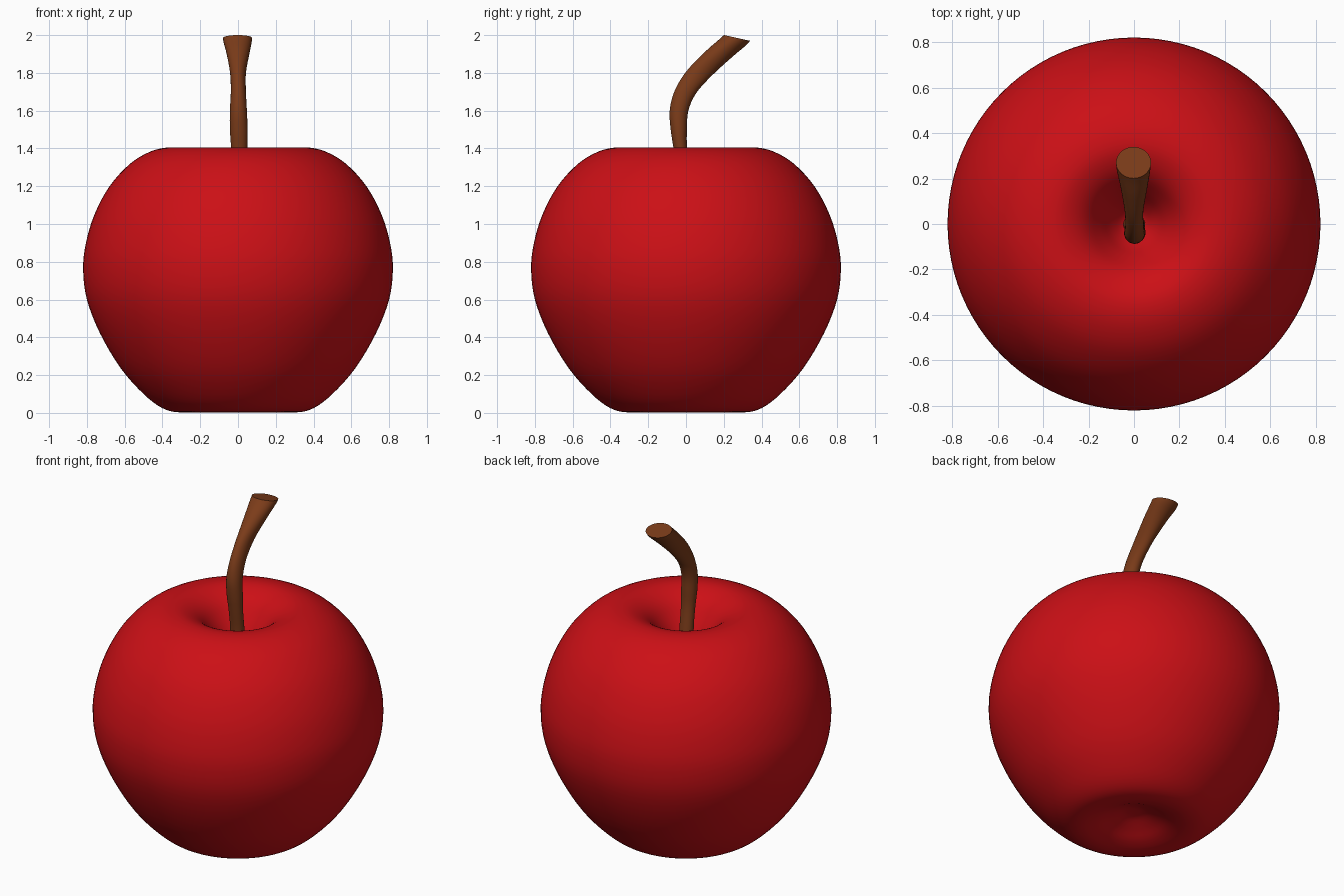
import bpy, bmesh, math

if "Cube" in bpy.data.objects:
    bpy.data.objects.remove(bpy.data.objects["Cube"])


def material(name, rgb):
    mat = bpy.data.materials.new(name)
    mat.diffuse_color = (*rgb, 1.0)
    mat.use_nodes = True
    mat.node_tree.nodes["Principled BSDF"].inputs["Base Color"].default_value = mat.diffuse_color
    return mat


def smooth_path(points, steps):
    """Catmull-Rom interpolation through tuples of numbers."""
    pts = [points[0]] + points + [points[-1]]
    out = []
    for a, b, c, d in zip(pts, pts[1:], pts[2:], pts[3:]):
        for i in range(steps):
            t = i / steps
            out.append(tuple(
                0.5 * (2 * q + (r - p) * t + (2 * p - 5 * q + 4 * r - s) * t**2
                       + (3 * q - p - 3 * r + s) * t**3)
                for p, q, r, s in zip(a, b, c, d)))
    out.append(points[-1])
    return out


def loft(name, rings, sides, mat, caps=False):
    """Skin rings of (z, centre x, centre y, radius x, radius y, tilt)."""
    bm = bmesh.new()
    loops = []
    for z, cx, cy, rx, ry, tilt in rings:
        loop = []
        for i in range(sides):
            a = 2 * math.pi * i / sides
            dy = ry * math.sin(a)
            loop.append(bm.verts.new((cx + rx * math.cos(a), cy + dy, z - tilt * dy)))
        loops.append(loop)
    for lo, hi in zip(loops, loops[1:]):
        for i in range(sides):
            j = (i + 1) % sides
            bm.faces.new((lo[i], lo[j], hi[j], hi[i]))
    if caps:
        bm.faces.new(loops[0][::-1])
        bm.faces.new(loops[-1])
    bmesh.ops.remove_doubles(bm, verts=bm.verts, dist=1e-5)
    bmesh.ops.recalc_face_normals(bm, faces=bm.faces)
    mesh = bpy.data.meshes.new(name)
    bm.to_mesh(mesh)
    bm.free()
    mesh.materials.append(mat)
    obj = bpy.data.objects.new(name, mesh)
    bpy.context.collection.objects.link(obj)
    bpy.ops.object.select_all(action='DESELECT')
    obj.select_set(True)
    bpy.context.view_layer.objects.active = obj
    bpy.ops.object.shade_smooth_by_angle(angle=math.radians(50))
    return obj


# Apple body: (radius, z) from the bottom dimple round to the stem hollow
profile = [(0, 0.09), (0.06, 0.085), (0.14, 0.055), (0.22, 0.02), (0.31, 0.003),
           (0.40, 0.025), (0.50, 0.10), (0.62, 0.235), (0.73, 0.42), (0.80, 0.60),
           (0.82, 0.76), (0.805, 0.90), (0.76, 1.05), (0.68, 1.20), (0.57, 1.32),
           (0.46, 1.385), (0.36, 1.405), (0.28, 1.387), (0.21, 1.34),
           (0.15, 1.26), (0.10, 1.18), (0.05, 1.125), (0, 1.11)]
body = [(z, 0, 0, max(r, 0), max(r, 0), 0) for r, z in smooth_path(profile, 4)]
loft("apple_body", body, 96, material("red_skin", (0.6, 0.005, 0.008)))

# Stem: bends backwards and flares to a slanted cut end
stem = [(1.06, 0.0, 0.0, 0.05, 0.05, 0),
        (1.25, 0.004, -0.01, 0.043, 0.036, 0),
        (1.40, 0.006, -0.03, 0.043, 0.036, 0),
        (1.50, 0.004, -0.038, 0.047, 0.043, 0),
        (1.60, 0.002, -0.037, 0.045, 0.049, 0.05),
        (1.70, 0.002, -0.003, 0.040, 0.056, 0.15),
        (1.80, 0.0, 0.072, 0.042, 0.066, 0.2),
        (1.90, 0.0, 0.175, 0.060, 0.070, 0.22),
        (1.96, -0.002, 0.245, 0.074, 0.071, 0.22),
        (1.985, -0.002, 0.27, 0.077, 0.069, 0.22)]
loft("stem", smooth_path(stem, 4), 32, material("brown_bark", (0.2, 0.045, 0.01)), caps=True)
